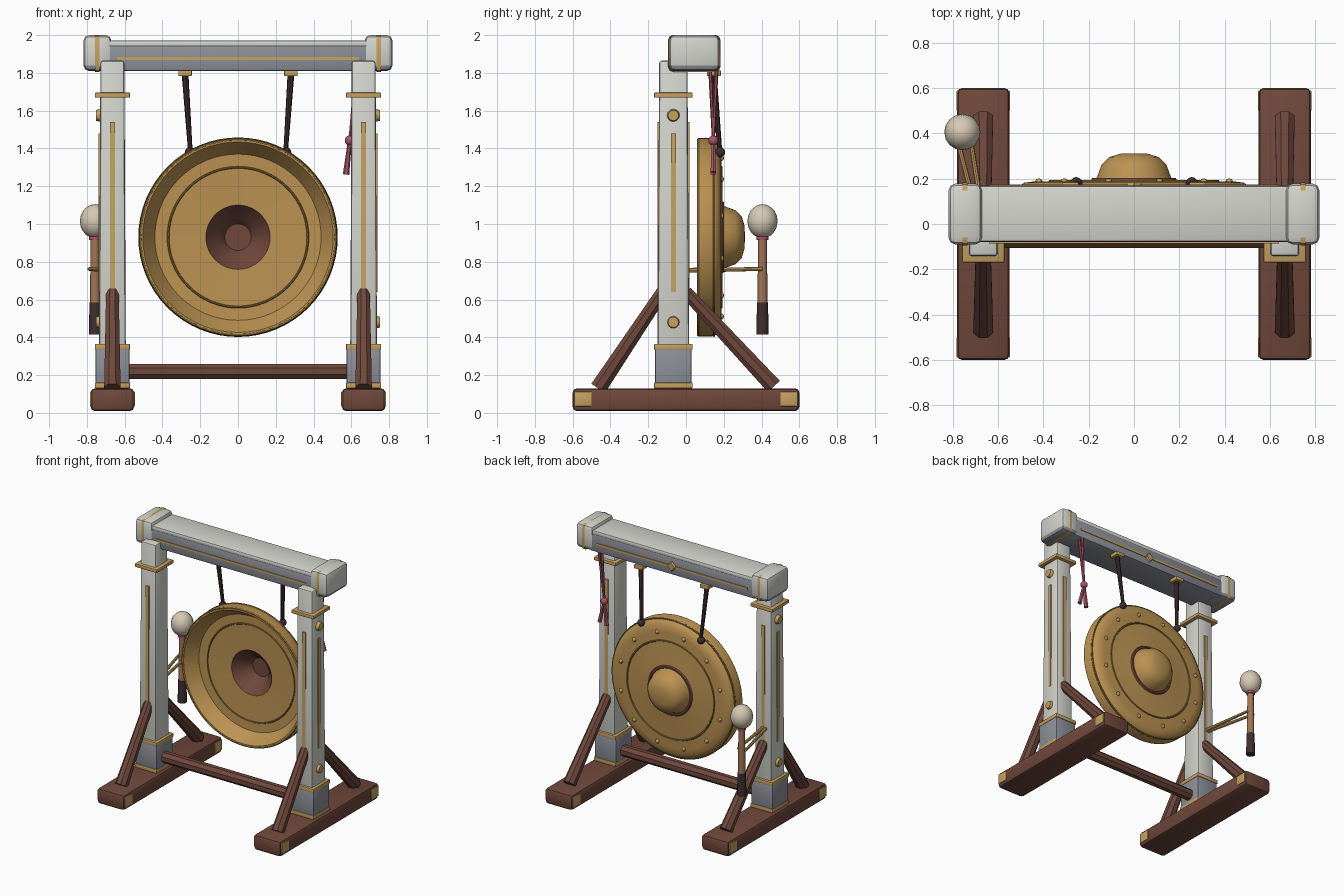
import bpy, bmesh, math
from mathutils import Vector, Matrix

if "Cube" in bpy.data.objects:
    bpy.data.objects.remove(bpy.data.objects["Cube"], do_unlink=True)

made = []


def mat(name, r, g, b):
    m = bpy.data.materials.new(name)
    m.use_nodes = True
    m.diffuse_color = (r, g, b, 1)
    m.node_tree.nodes["Principled BSDF"].inputs["Base Color"].default_value = (r, g, b, 1)
    return m


WHITE = mat("warm white", 0.66, 0.66, 0.62)
GREY = mat("slate grey", 0.27, 0.28, 0.32)
WOOD = mat("reddish brown wood", 0.16, 0.065, 0.045)
BRASS = mat("brass trim", 0.57, 0.36, 0.12)
GONG = mat("gong bronze", 0.50, 0.29, 0.085)
AGED = mat("aged bronze", 0.24, 0.15, 0.04)
DARK = mat("dark brown", 0.05, 0.028, 0.028)
CREAM = mat("cream felt", 0.68, 0.59, 0.46)
TAN = mat("tan wood", 0.36, 0.18, 0.09)
PINK = mat("rose cord", 0.40, 0.09, 0.13)


def finish(name, bm, *mats):
    bmesh.ops.recalc_face_normals(bm, faces=bm.faces)
    me = bpy.data.meshes.new(name)
    bm.to_mesh(me)
    bm.free()
    for m in mats:
        me.materials.append(m)
    ob = bpy.data.objects.new(name, me)
    bpy.context.collection.objects.link(ob)
    made.append(ob)
    return ob


def box(name, lo, hi, m, bevel=0.0, taper=1.0, rule=None, m2=None):
    """Box between two corners; taper narrows the top, rule picks faces for m2."""
    lo, hi = Vector(lo), Vector(hi)
    bm = bmesh.new()
    bmesh.ops.create_cube(bm, size=1)
    for v in bm.verts:
        if v.co.z > 0:
            v.co.xy *= taper
        v.co = (lo + hi) / 2 + v.co * (hi - lo)
    if bevel:
        bmesh.ops.bevel(bm, geom=bm.edges[:], offset=bevel, segments=2, profile=0.5, affect='EDGES')
    if rule:
        for f in bm.faces:
            f.material_index = int(rule(f))
    return finish(name, bm, *([m, m2] if m2 else [m]))


def rod(name, a, b, r1, r2, m, sides=8, spin=0.0):
    """Tapered rod from a to b."""
    a, b = Vector(a), Vector(b)
    bm = bmesh.new()
    turn = (b - a).to_track_quat('Z', 'Y').to_matrix().to_4x4()
    bmesh.ops.create_cone(bm, cap_ends=True, segments=sides, radius1=r1, radius2=r2, depth=(b - a).length,
                          matrix=Matrix.Translation((a + b) / 2) @ turn @ Matrix.Rotation(spin, 4, 'Z'))
    return finish(name, bm, m)


def ball(name, c, size, m, u=16, v=10):
    bm = bmesh.new()
    bmesh.ops.create_uvsphere(bm, u_segments=u, v_segments=v, radius=1,
                              matrix=Matrix.Translation(c) @ Matrix.Diagonal((*size, 1)))
    return finish(name, bm, m)


def lathe(name, profile, z, mats, closed=False, rule=None, steps=64):
    """Spin (radius, y) points about the y axis at height z."""
    bm = bmesh.new()
    vs = [bm.verts.new((r, y, 0)) for r, y in profile]
    es = [bm.edges.new(p) for p in zip(vs, vs[1:])]
    if closed:
        es.append(bm.edges.new((vs[-1], vs[0])))
    bmesh.ops.spin(bm, geom=vs + es, cent=(0, 0, 0), axis=(0, 1, 0), angle=math.tau, steps=steps)
    bmesh.ops.remove_doubles(bm, verts=bm.verts, dist=0.0005)
    bmesh.ops.recalc_face_normals(bm, faces=bm.faces)
    if rule:
        for f in bm.faces:
            f.material_index = int(rule(f))
    bmesh.ops.translate(bm, verts=bm.verts, vec=(0, 0, z))
    return finish(name, bm, *mats)


def ring(name, r, y, t, m):
    pts = [(r + t * math.cos(k * math.tau / 6), y + t * math.sin(k * math.tau / 6)) for k in range(6)]
    return lathe(name, pts, GZ, [m], closed=True)


GZ, PY = 0.93, -0.067  # gong centre height, post centre depth

for s, side in ((1, "left"), (-1, "right")):
    X = 0.665 * s

    def block(part, hx, y0, y1, z0, z1, m, **kw):
        return box(f"{side}_{part}", (X - hx, y0, z0), (X + hx, y1, z1), m, **kw)

    # Foot beam with brass corner plates
    block("foot", 0.115, -0.6, 0.6, 0.01, 0.13, WOOD, bevel=0.022)
    for e, end in ((1, "back"), (-1, "front")):
        for q in (1, -1):
            xs = sorted((X + q * 0.108, X + q * 0.119))
            ys = sorted((e * 0.5, e * 0.588))
            box(f"{side}_{end}_corner_plate", (xs[0], ys[0], 0.035), (xs[1], ys[1], 0.112), BRASS, bevel=0.003)
    # Post with sleeve and collars
    block("post", 0.072, PY - 0.085, PY + 0.085, 0.13, 1.865, WHITE, bevel=0.014, taper=0.88)
    block("post_sleeve", 0.09, PY - 0.097, PY + 0.097, 0.13, 0.345, GREY, bevel=0.008)
    for z, h in ((0.145, 0.015), (0.35, 0.015), (1.682, 0.013)):
        block("collar", 0.093, PY - 0.102, PY + 0.102, z - h, z + h, BRASS, bevel=0.004)
    # Inlay strips on the front, back and outer post faces
    for y in (PY - 0.080, PY + 0.080):
        ob = block("face_strip", 0.013, y - 0.005, y + 0.005, 0.63, 1.54, BRASS)
    xo = X + s * 0.069
    box(f"{side}_outer_strip", (xo - 0.005, PY - 0.013, 0.64), (xo + 0.005, PY + 0.013, 1.48), BRASS)
    for z in (0.48, 1.575):
        rod(f"{side}_post_stud", (X + s * 0.055, PY, z), (X + s * 0.088, PY, z), 0.036, 0.028, BRASS, 12)
    # Slanted braces
    rod(f"{side}_front_brace", (X, -0.465, 0.13), (X, -0.125, 0.64), 0.047, 0.036, WOOD, 8, math.pi / 8)
    rod(f"{side}_back_brace", (X, 0.465, 0.14), (X, 0.0, 0.64), 0.047, 0.036, WOOD, 8, math.pi / 8)
    # Beam end cap with brass band
    xs = sorted((s * 0.67, s * 0.818))
    box(f"{side}_beam_cap", (xs[0], -0.09, 1.81), (xs[1], 0.178, 2.0), WHITE, bevel=0.03,
        rule=lambda f: f.calc_center_median().z < 1.835, m2=GREY)
    box(f"{side}_cap_band", (s * 0.745 - 0.013, -0.094, 1.806), (s * 0.745 + 0.013, 0.182, 2.0),
        BRASS, bevel=0.024)
    # Hanging mount, rope and knot
    box(f"{side}_rope_mount", (s * 0.28 - 0.036, 0.11, 1.783), (s * 0.28 + 0.036, 0.185, 1.812), BRASS, bevel=0.005)
    rod(f"{side}_rope", (s * 0.28, 0.145, 1.79), (s * 0.252, 0.18, 1.38), 0.018, 0.012, DARK)
    ball(f"{side}_rope_knot", (s * 0.255, 0.18, 1.38), (0.027,) * 3, DARK, 12, 8)

# Top beam: white above, grey flanks and underside
box("beam_body", (-0.7, -0.08, 1.81), (0.7, 0.17, 1.945), GREY, bevel=0.012)
box("beam_top", (-0.7, -0.078, 1.935), (0.7, 0.168, 1.972), WHITE, bevel=0.012)
for y in (-0.081, 0.171):
    box("beam_strip", (-0.64, y - 0.004, 1.868), (0.64, y + 0.004, 1.884), BRASS)
rod("beam_diamond", (0, 0.165, 1.876), (0, 0.182, 1.876), 0.042, 0.03, BRASS, 4)

# Lower stretcher between the posts
rod("stretcher", (-0.59, PY, 0.22), (0.59, PY, 0.22), 0.043, 0.043, WOOD, 8, math.pi / 8)

# Hollow gong, open to the front, with a boss to the back
profile = [(0, 0.312), (0.06, 0.31), (0.11, 0.295), (0.143, 0.262), (0.158, 0.22), (0.168, 0.195),
           (0.2, 0.188), (0.44, 0.188), (0.485, 0.182), (0.515, 0.162), (0.525, 0.14), (0.525, 0.068),
           (0.518, 0.06), (0.504, 0.06), (0.496, 0.072), (0.44, 0.155), (0.17, 0.165), (0.165, 0.175),
           (0.105, 0.225), (0.07, 0.28), (0, 0.28)]
lathe("gong", profile, GZ, [GONG, WOOD],
      rule=lambda f: f.normal.y < 0 and f.calc_center_median().xz.length < 0.169)
ring("gong_front_rim", 0.517, 0.066, 0.008, AGED)
ring("gong_side_rim", 0.521, 0.148, 0.007, AGED)
ring("gong_front_ring", 0.37, 0.157, 0.006, AGED)
ring("gong_back_ring", 0.37, 0.188, 0.007, AGED)
ring("gong_boss_ring", 0.178, 0.192, 0.012, WOOD)
for k in range(12):
    a = (k + 0.5) * math.tau / 12
    ball("gong_stud", (0.435 * math.cos(a), 0.189, GZ + 0.435 * math.sin(a)), (0.016, 0.012, 0.016), BRASS, 8, 6)

# Mallet on a pair of brass prongs
MX, MY = -0.757, 0.405
ball("mallet_head", (MX, MY, 1.015), (0.08, 0.08, 0.09), CREAM)
rod("mallet_collar", (MX, MY, 0.915), (MX, MY, 0.94), 0.031, 0.031, PINK, 12)
rod("mallet_handle", (MX, MY, 0.57), (MX, MY, 0.93), 0.027, 0.023, TAN, 12)
rod("mallet_grip", (MX, MY, 0.415), (MX, MY, 0.585), 0.033, 0.029, DARK, 12)
for d in (-0.022, 0.022):
    rod("mallet_prong", (-0.672 + d * 0.5, 0.0, 0.755), (MX + d * 1.4, MY, 0.762), 0.013, 0.010, BRASS)

# Tassel hanging from the beam
knot = (0.592, 0.145, 1.442)
for y in (0.128, 0.162):
    rod("tassel_cord", (0.625, y, 1.815), knot, 0.010, 0.008, PINK, 6)
ball("tassel_knot", knot, (0.027,) * 3, PINK, 12, 8)
for x, z in ((0.572, 1.262), (0.632, 1.275)):
    rod("tassel_tail", knot, (x, 0.145, z), 0.010, 0.017, PINK, 6)

# Soft shading that keeps hard edges
bpy.ops.object.select_all(action='DESELECT')
for ob in made:
    ob.select_set(True)
bpy.context.view_layer.objects.active = made[0]
bpy.ops.object.shade_smooth_by_angle(angle=math.radians(35))
